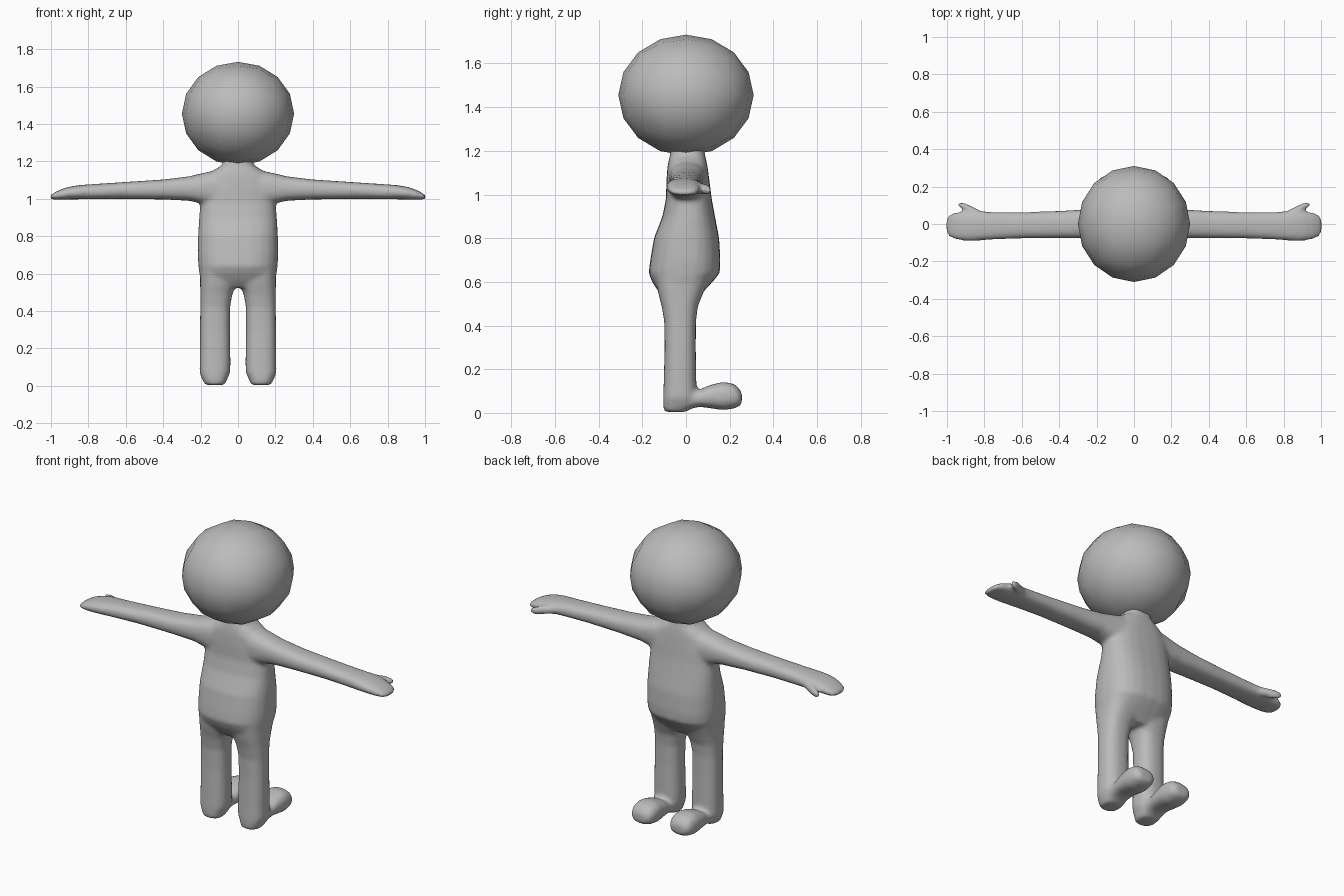
import bpy, bmesh, math
from mathutils import Vector

grey = bpy.data.materials.new("plain grey")
grey.diffuse_color = (0.5, 0.5, 0.5, 1)
SIDES = 24


def loft(bm, axis, rings, sign=1, power=2.5):
    """Skin rounded rings (pos, u0, u1, v0, v1) stacked along an axis; sign flips x."""
    loops = []
    for pos, u0, u1, v0, v1 in rings:
        loop = []
        for i in range(SIDES):
            t = 2 * math.pi * i / SIDES
            c, s = math.cos(t), math.sin(t)
            u = (u0 + u1) / 2 + (u1 - u0) / 2 * math.copysign(abs(c) ** (2 / power), c)
            v = (v0 + v1) / 2 + (v1 - v0) / 2 * math.copysign(abs(s) ** (2 / power), s)
            x, y, z = {"x": (pos, u, v), "y": (u, pos, v), "z": (u, v, pos)}[axis]
            loop.append(bm.verts.new((x * sign, y, z)))
        loops.append(loop)
    faces = [bm.faces.new(loops[0]), bm.faces.new(loops[-1])]
    for a, b in zip(loops, loops[1:]):
        for i in range(SIDES):
            j = (i + 1) % SIDES
            faces.append(bm.faces.new((a[i], a[j], b[j], b[i])))
    bmesh.ops.recalc_face_normals(bm, faces=faces)


def finish(bm, name):
    mesh = bpy.data.meshes.new(name)
    bm.to_mesh(mesh)
    bm.free()
    mesh.materials.append(grey)
    for p in mesh.polygons:
        p.use_smooth = True
    ob = bpy.data.objects.new(name, mesh)
    bpy.context.collection.objects.link(ob)
    return ob


body = bmesh.new()
# torso and neck: z, x range, y range
loft(body, "z", [
    (0.525, -.17, .17, -.10, .055), (0.56, -.195, .195, -.13, .085),
    (0.60, -.207, .207, -.155, .122), (0.64, -.212, .212, -.172, .155),
    (0.70, -.216, .216, -.164, .158), (0.80, -.214, .214, -.147, .152),
    (0.90, -.208, .208, -.108, .133), (0.98, -.202, .202, -.092, .118),
    (1.06, -.20, .20, -.09, .108), (1.12, -.17, .17, -.086, .10),
    (1.155, -.125, .125, -.08, .094), (1.18, -.085, .085, -.073, .087),
    (1.22, -.075, .075, -.07, .083)])

for s in (1, -1):
    # arm and mitten hand: x, y range, z range
    loft(body, "x", [
        (0.05, -.08, .09, .96, 1.16), (0.14, -.08, .09, .96, 1.148),
        (0.20, -.078, .083, .975, 1.135), (0.26, -.077, .078, .989, 1.12),
        (0.40, -.077, .07, .996, 1.103), (0.60, -.077, .063, .999, 1.09),
        (0.75, -.083, .064, .998, 1.08), (0.85, -.091, .07, .997, 1.073),
        (0.91, -.09, .066, .996, 1.063), (0.96, -.081, .062, .995, 1.045),
        (0.99, -.066, .05, .996, 1.028), (1.003, -.045, .03, 1.0, 1.02)], s)
    # thumb
    loft(body, "x", [
        (0.80, .02, .06, 1.01, 1.06), (0.85, .04, .087, 1.004, 1.055),
        (0.90, .072, .11, .998, 1.048), (0.93, .087, .117, .998, 1.04),
        (0.945, .095, .113, 1.005, 1.03)], s, 2)
    # leg
    loft(body, "z", [
        (0.004, .07, .175, -.10, .0), (0.03, .06, .19, -.105, .04),
        (0.07, .042, .206, -.105, .047), (0.12, .04, .205, -.103, .048),
        (0.30, .043, .204, -.098, .045), (0.42, .042, .202, -.10, .046),
        (0.49, .03, .202, -.112, .055), (0.55, .005, .203, -.128, .08),
        (0.62, .0, .205, -.14, .11)], s)
    # foot
    loft(body, "y", [
        (-.06, .075, .175, .008, .10), (.02, .06, .19, .018, .10),
        (.06, .057, .192, .028, .105), (.10, .053, .197, .023, .125),
        (.17, .048, .202, .012, .143), (.22, .054, .197, .02, .133),
        (.245, .065, .185, .03, .11), (.256, .085, .165, .045, .09)], s)

# fuse the limbs into one soft skin
body_ob = finish(body, "body")
remesh = body_ob.modifiers.new("fuse", "REMESH")
remesh.mode = "VOXEL"
remesh.voxel_size = 0.011
remesh.use_smooth_shade = True
soften = body_ob.modifiers.new("soften", "SMOOTH")
soften.factor = 0.5
soften.iterations = 8

# head: gridded cube pushed out to a ball
head = bmesh.new()
bmesh.ops.create_cube(head, size=2)
bmesh.ops.subdivide_edges(head, edges=head.edges[:], cuts=3, use_grid_fill=True)
for v in head.verts:
    d = Vector([math.tan(c * math.pi / 4) for c in v.co]).normalized()
    v.co = (d.x * 0.30, d.y * 0.31, 1.455 + d.z * 0.277)
finish(head, "head")
